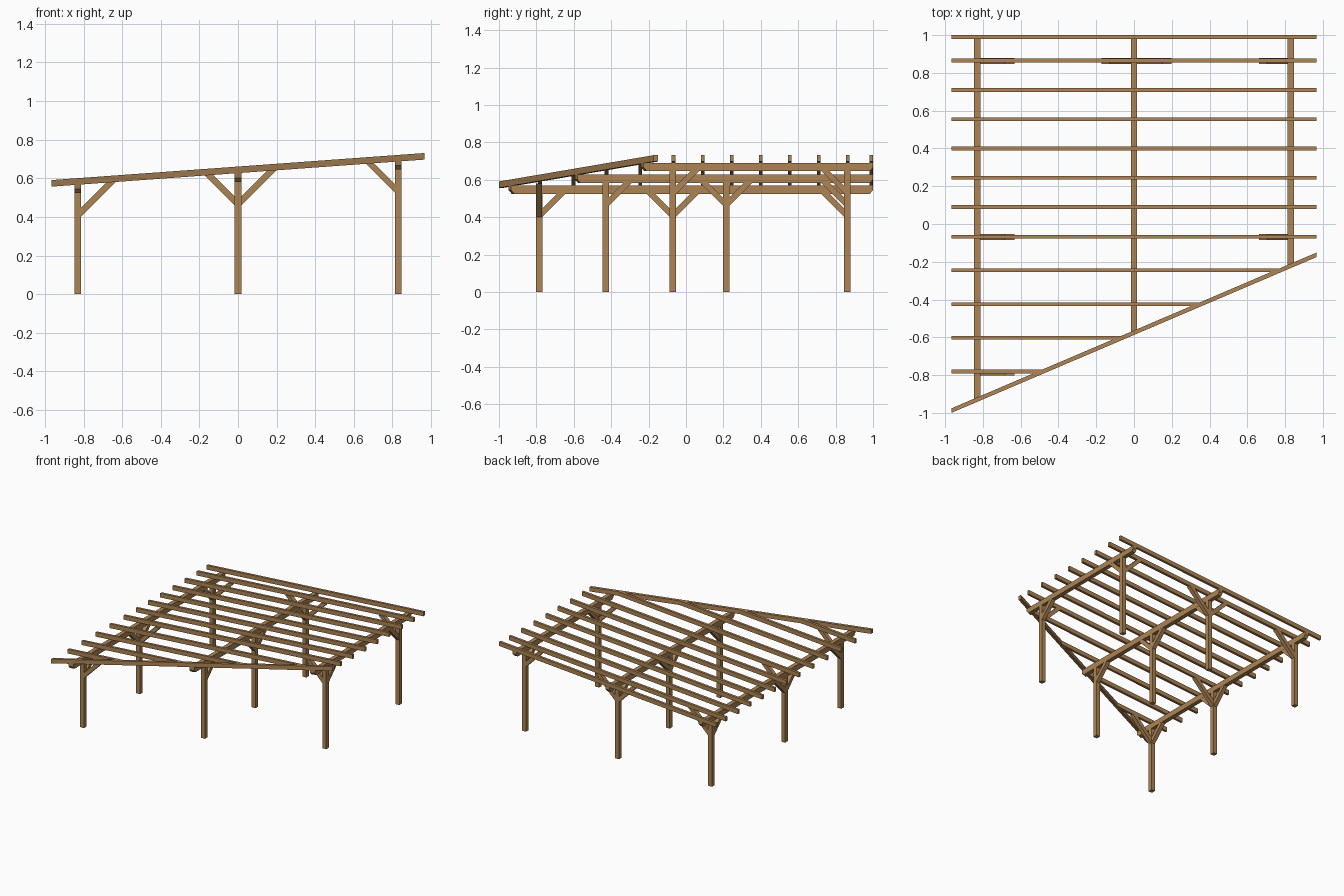
import bpy, bmesh

if "Cube" in bpy.data.objects:
    bpy.data.objects.remove(bpy.data.objects["Cube"])

wood = bpy.data.materials.new("warm_wood")
wood.diffuse_color = (0.42, 0.235, 0.09, 1)
wood.use_nodes = True
wood.node_tree.nodes["Principled BSDF"].inputs["Base Color"].default_value = wood.diffuse_color

SLOPE, RISE = 0.4266, 0.0725      # plan slant of front edge, roof pitch
HALF = 0.967                      # half roof length
W = 0.017                         # half section of posts and beams
RW = 0.010                        # half width of rafters
DEPTH = 0.034                     # vertical rafter depth


def loft(name, a, b):
    """Solid between two matching rings of points."""
    bm = bmesh.new()
    va = [bm.verts.new(p) for p in a]
    vb = [bm.verts.new(p) for p in b]
    bm.faces.new(va)
    bm.faces.new(vb)
    n = len(va)
    for i in range(n):
        j = (i + 1) % n
        bm.faces.new((va[i], va[j], vb[j], vb[i]))
    bmesh.ops.recalc_face_normals(bm, faces=bm.faces)
    me = bpy.data.meshes.new(name)
    bm.to_mesh(me)
    bm.free()
    me.materials.append(wood)
    ob = bpy.data.objects.new(name, me)
    bpy.context.collection.objects.link(ob)
    return ob


def roof_z(x):
    return 0.627 + RISE * x       # underside of the rafters


def front_y(x):
    return -0.5875 + SLOPE * x    # outer face of the slanted fascia


def back_y(x):
    return front_y(x) + 0.024     # inner face of the slanted fascia


def pitched(name, plan):
    """Roof timber with a given plan outline, following the pitch."""
    loft(name, [(x, y, roof_z(x)) for x, y in plan],
         [(x, y, roof_z(x) + DEPTH) for x, y in plan])


# rafters, the front four cut along the slanted fascia
for y in (0.99, 0.865, 0.71, 0.555, 0.40, 0.245, 0.09, -0.067,
          -0.245, -0.425, -0.602, -0.781):
    ends = [min(HALF, (yy - back_y(0)) / SLOPE) for yy in (y - RW, y + RW)]
    pitched("rafter", [(-HALF, y - RW), (ends[0], y - RW),
                       (ends[1], y + RW), (-HALF, y + RW)])

# slanted front fascia
pitched("slanted_fascia", [(-HALF, front_y(-HALF)), (HALF, front_y(HALF)),
                           (HALF, back_y(HALF)), (-HALF, back_y(-HALF))])


def beam(x, z0, z1):
    """Long beam with undercut ends, front end trimmed to the slant."""
    def ring(xx):
        f, b, c = front_y(xx), 1.0, 0.018
        return [(xx, f + c, z0), (xx, b - c, z0), (xx, b, z0 + 0.02),
                (xx, b, z1), (xx, f, z1), (xx, f, z0 + 0.02)]
    loft("beam", ring(x - W), ring(x + W))


def brace_x(x, y, z, d):
    """Diagonal brace across the frame, from post face up to the rafter."""
    s = x + d * W
    t, h = 0.045, 0.016

    def meet(zz):                 # x where the 45 degree edge meets the rafter
        u = (roof_z(s) - zz) / (1 - d * RISE)
        return s + d * u
    p, q = meet(z), meet(z + t)
    prof = [(s, z), (p, roof_z(p)), (q, roof_z(q)), (s, z + t)]
    loft("cross_brace", [(a, y - h, b) for a, b in prof],
         [(a, y + h, b) for a, b in prof])


def brace_y(x, y, z, top, d):
    """Diagonal brace along the beam, from post face to beam underside."""
    s, t, h = y + d * W, 0.045, 0.016
    prof = [(s, z), (s + d * (top - z), top),
            (s + d * (top - z - t), top), (s, z + t)]
    loft("beam_brace", [(x - h, a, b) for a, b in prof],
         [(x + h, a, b) for a, b in prof])


# each frame: x, beam bottom, posts as (y, beam brace sides, cross brace sides)
frames = [
    (-0.83, 0.524, [(-0.785, (1,), (1,)), (-0.07, (-1, 1), (1,)),
                    (0.862, (-1,), (1,))]),
    (0.0, 0.582, [(-0.43, (1,), ()), (0.215, (-1, 1), ()),
                  (0.862, (-1,), (-1, 1))]),
    (0.83, 0.646, [(-0.07, (1,), (-1,)), (0.862, (-1,), (-1,))]),
]
for x, zb, posts in frames:
    beam(x, zb, roof_z(x) + 0.002)
    for y, along, across in posts:
        sq = [(x - W, y - W), (x + W, y - W), (x + W, y + W), (x - W, y + W)]
        loft("post", [(a, b, 0) for a, b in sq], [(a, b, zb) for a, b in sq])
        for d in along:
            brace_y(x, y, zb - 0.122, zb, d)
        for d in across:
            brace_x(x, y, zb - 0.122, d)
